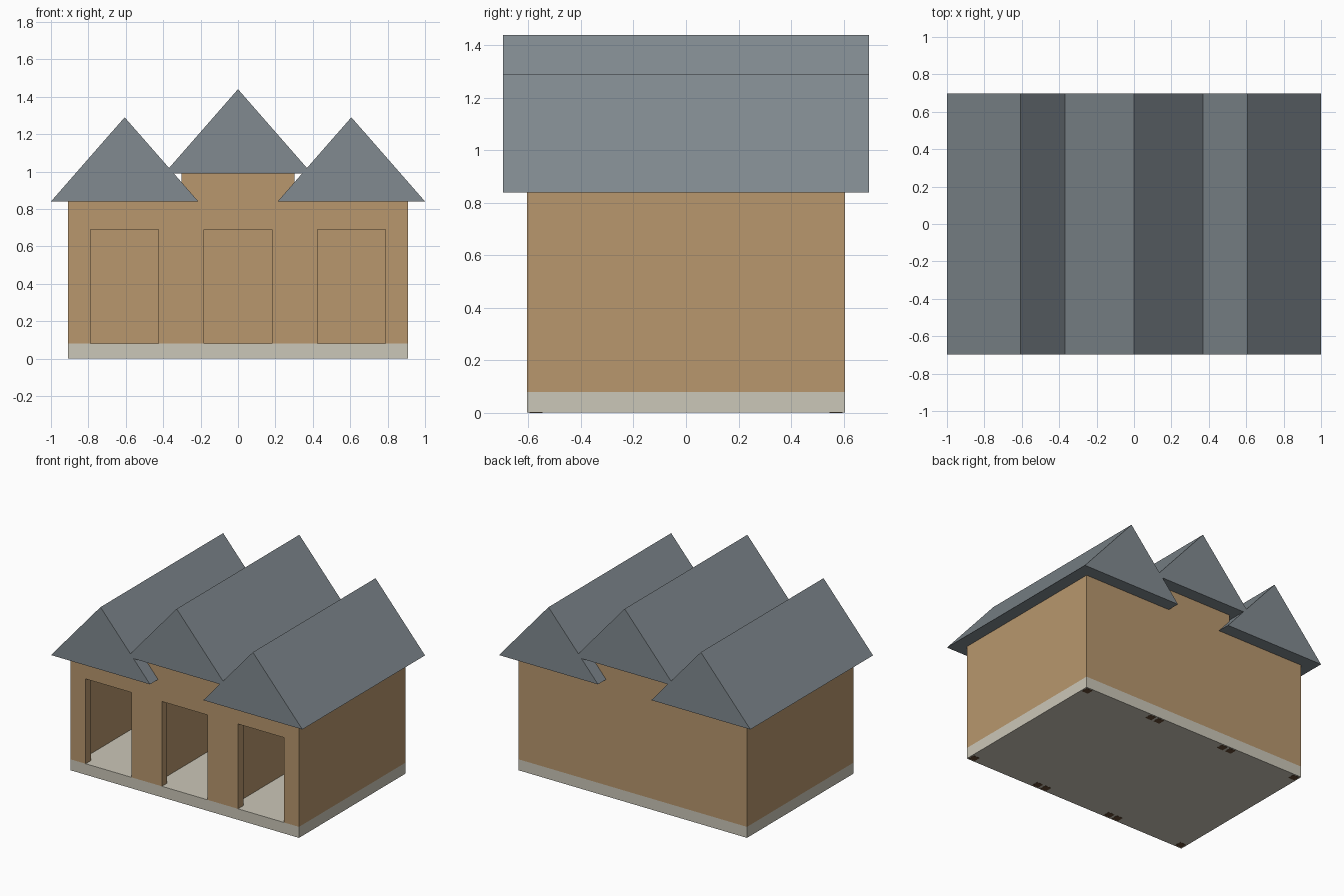
import bpy, bmesh

if "Cube" in bpy.data.objects:
    bpy.data.objects.remove(bpy.data.objects["Cube"])

BAY = 0.606            # width of one bay
HALF = BAY / 2
DEPTH = 0.605          # half depth of the walls
FLOOR = 0.08
WALL = 0.06            # wall thickness
EAVE = 0.394           # half width of a roof
ROOF_DEPTH = 0.697
RISE = 0.45


def material(name, color):
    m = bpy.data.materials.new(name)
    m.diffuse_color = (*color, 1)
    m.use_nodes = True
    m.node_tree.nodes["Principled BSDF"].inputs["Base Color"].default_value = m.diffuse_color
    return m


TAN = material("tan_wall", (0.48, 0.31, 0.155))
STONE = material("pale_stone", (0.60, 0.57, 0.48))
SLATE = material("slate", (0.22, 0.255, 0.28))
WOOD = material("dark_wood", (0.13, 0.07, 0.035))


def prism(name, profile, y0, y1, mat=None):
    """Extrude an (x, z) profile from y0 to y1."""
    bm = bmesh.new()
    face = bm.faces.new([bm.verts.new((x, y0, z)) for x, z in profile])
    new = bmesh.ops.extrude_face_region(bm, geom=[face])["geom"]
    verts = [v for v in new if isinstance(v, bmesh.types.BMVert)]
    bmesh.ops.translate(bm, verts=verts, vec=(0, y1 - y0, 0))
    bmesh.ops.recalc_face_normals(bm, faces=bm.faces)
    mesh = bpy.data.meshes.new(name)
    bm.to_mesh(mesh)
    bm.free()
    ob = bpy.data.objects.new(name, mesh)
    bpy.context.collection.objects.link(ob)
    if mat:
        mesh.materials.append(mat)
    return ob


def box(name, x0, x1, y0, y1, z0, z1, mat=None):
    return prism(name, [(x0, z0), (x1, z0), (x1, z1), (x0, z1)], y0, y1, mat)


def cut(target, cutter):
    mod = target.modifiers.new("cut", 'BOOLEAN')
    mod.operation = 'DIFFERENCE'
    mod.solver = 'EXACT'
    mod.object = cutter
    cutter.hide_render = True
    cutter.hide_set(True)


def bay(side, cx, top):
    # floor slab
    box(side + "_floor", cx - HALF, cx + HALF, -DEPTH, DEPTH, 0.001, FLOOR, STONE)

    # hollow walls with a front doorway
    walls = box(side + "_walls", cx - HALF, cx + HALF, -DEPTH, DEPTH, FLOOR, top, TAN)
    inner = HALF - WALL
    cut(walls, box(side + "_room_cutter", cx - inner, cx + inner,
                   -DEPTH + WALL, DEPTH - WALL, 0, top + 0.1))
    cut(walls, box(side + "_door_cutter", cx - 0.182, cx + 0.182,
                   -DEPTH - 0.1, -DEPTH + 0.2, 0, 0.69))

    # corner posts buried in the walls
    for i, sx in enumerate((-1, 1)):
        for j, sy in enumerate((-1, 1)):
            px, py = cx + sx * (HALF - 0.034), sy * (DEPTH - 0.034)
            box(f"{side}_post_{i}{j}", px - 0.025, px + 0.025,
                py - 0.025, py + 0.025, 0, top - 0.01, WOOD)

    # gable roof
    prism(side + "_roof", [(cx - EAVE, top), (cx + EAVE, top), (cx, top + RISE)],
          -ROOF_DEPTH, ROOF_DEPTH, SLATE)


for side, cx, top in (("left", -BAY, 0.84), ("middle", 0, 0.99), ("right", BAY, 0.84)):
    bay(side, cx, top)
